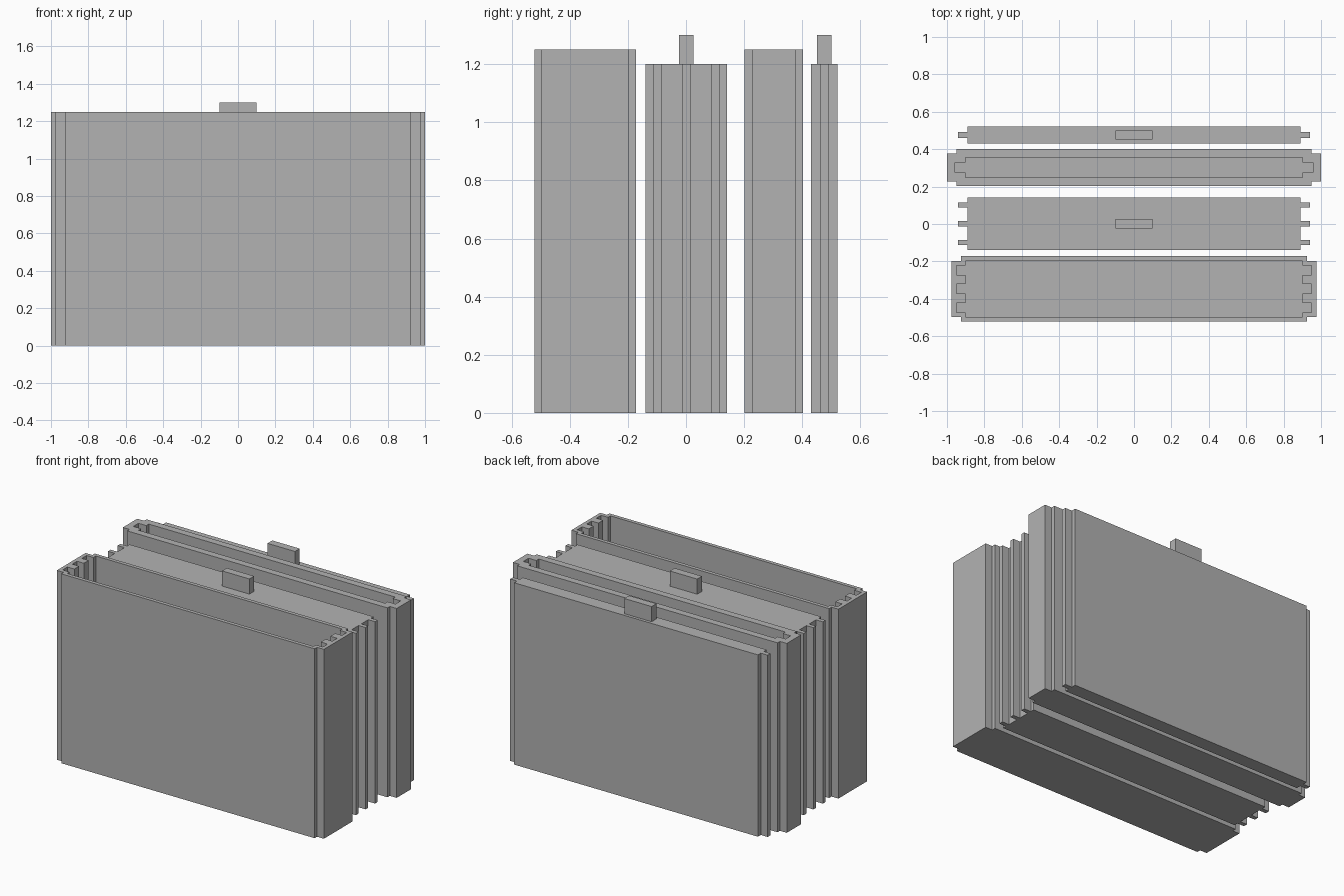
import bpy
import bmesh

default_cube = bpy.data.objects.get("Cube")
if default_cube:
    bpy.data.objects.remove(default_cube, do_unlink=True)

GREY = (0.448, 0.448, 0.448, 1.0)
grey = bpy.data.materials.new("plain grey")
grey.use_nodes = True
grey.diffuse_color = GREY
grey.node_tree.nodes["Principled BSDF"].inputs["Base Color"].default_value = GREY


def ribbed_outline(half_x, half_y, tip_x, rib_half, rib_centres=(0,)):
    """Plan of a slab with matching ribs on both ends."""
    right = [(half_x, -half_y)]
    for c in rib_centres:
        lo, hi = c - rib_half, c + rib_half
        right += [(half_x, lo), (tip_x, lo), (tip_x, hi), (half_x, hi)]
    right.append((half_x, half_y))
    return right + [(-x, y) for x, y in reversed(right)]


def prism(name, outline, y, bottom, top):
    """Extrude a plan outline upwards."""
    bm = bmesh.new()
    base = bm.faces.new([bm.verts.new((px, py, bottom)) for px, py in outline])
    extruded = bmesh.ops.extrude_face_region(bm, geom=[base], use_keep_orig=True)
    for v in extruded["geom"]:
        if isinstance(v, bmesh.types.BMVert):
            v.co.z = top
    bmesh.ops.recalc_face_normals(bm, faces=bm.faces)
    mesh = bpy.data.meshes.new(name)
    bm.to_mesh(mesh)
    bm.free()
    mesh.materials.append(grey)
    obj = bpy.data.objects.new(name, mesh)
    obj.location.y = y
    bpy.context.collection.objects.link(obj)
    return obj


def case(name, outer, inner, y):
    """Open-topped case with a grooved cavity."""
    body = prism(name, outer, y, 0, 1.25)
    cutter = prism(name + "_cutter", inner, y, 0.05, 1.4)
    cutter.hide_render = True
    cut = body.modifiers.new("cavity", "BOOLEAN")
    cut.operation = "DIFFERENCE"
    cut.solver = "EXACT"
    cut.object = cutter
    bpy.context.view_layer.objects.active = body
    bpy.ops.object.modifier_apply(modifier=cut.name)
    bpy.data.objects.remove(cutter, do_unlink=True)


def insert(name, outline, y):
    """Solid sliding insert with a pull tab on top."""
    prism(name, outline, y, 0, 1.2)
    tab = [(-0.1, -0.025), (0.1, -0.025), (0.1, 0.025), (-0.1, 0.025)]
    prism(name + "_tab", tab, y, 1.2, 1.3)


# Wide case and its three-ribbed insert
case("wide_case",
     ribbed_outline(0.925, 0.175, 0.975, 0.15),
     ribbed_outline(0.9, 0.15, 0.95, 0.025, (-0.1, 0, 0.1)), -0.347)
insert("wide_insert",
       ribbed_outline(0.89, 0.14, 0.94, 0.014, (-0.1, 0, 0.1)), 0.001)

# Narrow case and its single-ribbed insert
case("narrow_case",
     ribbed_outline(0.95, 0.1, 1.0, 0.075),
     ribbed_outline(0.9, 0.053, 0.957, 0.027), 0.302)
insert("narrow_insert",
       ribbed_outline(0.89, 0.045, 0.94, 0.015), 0.476)
